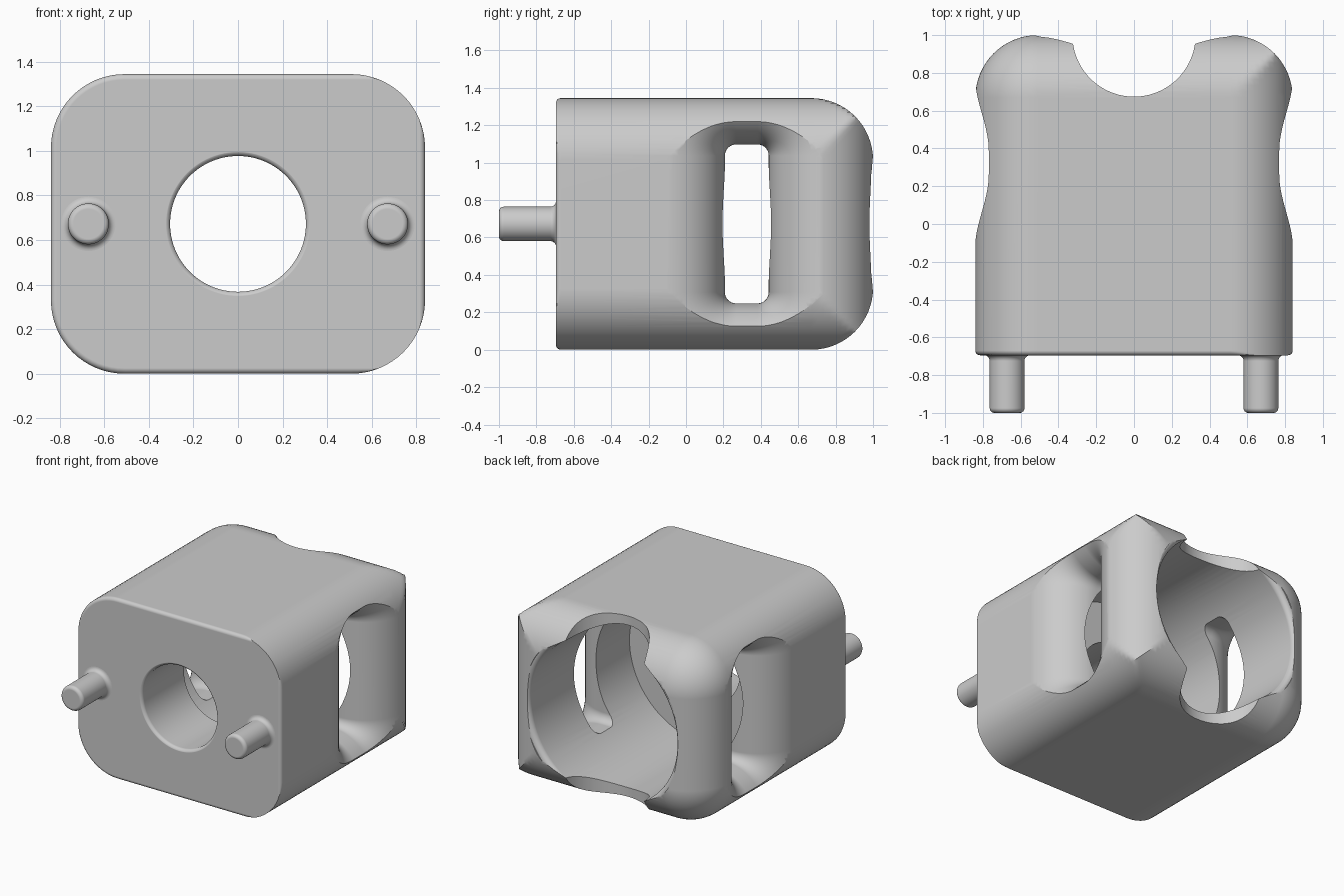
import bpy
import bmesh
from math import sin, cos, pi, sqrt

if "Cube" in bpy.data.objects:
    bpy.data.objects.remove(bpy.data.objects["Cube"])

HX, HZ, R = 0.84, 0.6725, 0.33      # body half width, half height, corner radius
FRONT, BACK = -0.695, 1.0
SEG = 16

grey = bpy.data.materials.new("light_grey")
grey.use_nodes = True
grey.diffuse_color = (0.6, 0.6, 0.6, 1)
grey.node_tree.nodes["Principled BSDF"].inputs["Base Color"].default_value = (0.6, 0.6, 0.6, 1)


def loft(name, rings):
    """Skin matching rings of points and cap both ends."""
    bm = bmesh.new()
    rows = [[bm.verts.new(p) for p in ring] for ring in rings]
    for a, b in zip(rows, rows[1:]):
        for i in range(len(a)):
            j = (i + 1) % len(a)
            bm.faces.new((a[i], a[j], b[j], b[i]))
    bm.faces.new(rows[0])
    bm.faces.new(rows[-1])
    bmesh.ops.remove_doubles(bm, verts=bm.verts, dist=0.0001)
    bmesh.ops.dissolve_degenerate(bm, edges=bm.edges, dist=0.0001)
    bmesh.ops.recalc_face_normals(bm, faces=bm.faces)
    mesh = bpy.data.meshes.new(name)
    bm.to_mesh(mesh)
    bm.free()
    mesh.materials.append(grey)
    obj = bpy.data.objects.new(name, mesh)
    bpy.context.collection.objects.link(obj)
    return obj


def rounded_rect(hu, hv, r):
    """Outline of a rectangle with rounded corners."""
    pts = []
    for k, (su, sv) in enumerate(((1, 1), (-1, 1), (-1, -1), (1, -1))):
        for i in range(SEG + 1):
            a = (k + i / SEG) * pi / 2
            pts.append((su * (hu - r) + r * cos(a), sv * (hv - r) + r * sin(a)))
    return pts


def body_ring(y, d):
    """Body section inset by d: mitred corners on +x, ball corners on -x."""
    ball = rounded_rect(HX - d, HZ - d, R - d)
    mitre = [(max(d - HX, min(HX - d, u)), max(d - HZ, min(HZ - d, v)))
             for u, v in rounded_rect(HX, HZ, R)]
    return [(p[0], y, p[1] + HZ)
            for p in (m if m[0] > 0 else b for m, b in zip(mitre, ball))]


def lathe_y(name, profile, x=0, n=96):
    """Revolve (y, radius) points around an axis parallel to y."""
    return loft(name, [[(x + r * cos(2 * pi * i / n), y, HZ + r * sin(2 * pi * i / n))
                        for i in range(n)] for y, r in profile])


def flare(y0, r0, f, way, n=8):
    """Quarter-round that widens from r0 by f, moving along y."""
    return [(y0 + way * f * sin(i / n * pi / 2), r0 + f * (1 - cos(i / n * pi / 2)))
            for i in range(n + 1)]


def cut(target, cutter):
    mod = target.modifiers.new("cut", "BOOLEAN")
    mod.operation, mod.solver, mod.object = "DIFFERENCE", "EXACT", cutter
    bpy.context.view_layer.objects.active = target
    bpy.ops.object.modifier_apply(modifier=mod.name)
    bpy.data.objects.remove(cutter)


def finish(obj):
    bpy.ops.object.select_all(action="DESELECT")
    obj.select_set(True)
    bpy.context.view_layer.objects.active = obj
    bpy.ops.object.shade_smooth_by_angle(angle=pi / 6)
    mod = obj.modifiers.new("even_normals", "WEIGHTED_NORMAL")
    mod.keep_sharp = True


# Body: small round on the front edge, large round on the back edge
E = 0.025
rings = [body_ring(FRONT + E * (1 - cos(a)), E * (1 - sin(a)))
         for a in (i / 5 * pi / 2 for i in range(6))]
rings += [body_ring(BACK - R + R * sin(a), R * (1 - cos(a)))
          for a in (i / SEG * pi / 2 for i in range(SEG + 1))]
body = loft("body", rings)

# Stepped bore: narrow front hole, wide rear chamber, rounded mouths
HOLE, CHAMBER, STEP = 0.305, 0.605, -0.2
front_mouth = flare(FRONT + 0.025, HOLE, 0.026, -1)[::-1]
back_mouth = flare(0.95, CHAMBER, 0.04, 1)
cut(body, lathe_y("bore_cutter",
                  [(-0.8, front_mouth[0][1])] + front_mouth
                  + [(STEP, HOLE), (STEP, CHAMBER)] + back_mouth
                  + [(1.1, back_mouth[-1][1])]))

# Vertical scoop through the middle of the back
scoop = [(0.326 * cos(2 * pi * i / 96), 1 + 0.326 * sin(2 * pi * i / 96)) for i in range(96)]
cut(body, loft("scoop_cutter", [[(x, y, z) for x, y in scoop] for z in (-0.1, 1.5)]))

# Side windows with a wide flare to the outside
FL = 0.325
for side in (1, -1):
    steps = [(0.3, 0)] + [(HX + 0.0005 - FL + FL * sin(a), FL * (1 - cos(a)))
                          for a in (i / 20 * pi / 2 for i in range(21))]
    cut(body, loft("window_cutter",
                   [[(side * x, 0.325 + u, HZ + v)
                     for u, v in rounded_rect(0.117 + d, 0.425 + d, 0.06 + d)]
                    for x, d in steps]))
finish(body)

# Locating pins with rounded tips and filleted bases
PIN, TIP = 0.092, 0.025
for name, x in (("left_pin", 0.672), ("right_pin", -0.672)):
    tip = [(-1 + TIP * (1 - cos(a)), PIN - TIP * (1 - sin(a)))
           for a in (i / 6 * pi / 2 for i in range(7))]
    base = flare(FRONT - 0.03, PIN, 0.03, 1)
    finish(lathe_y(name, tip + base + [(FRONT + 0.02, base[-1][1])], x, 48))
